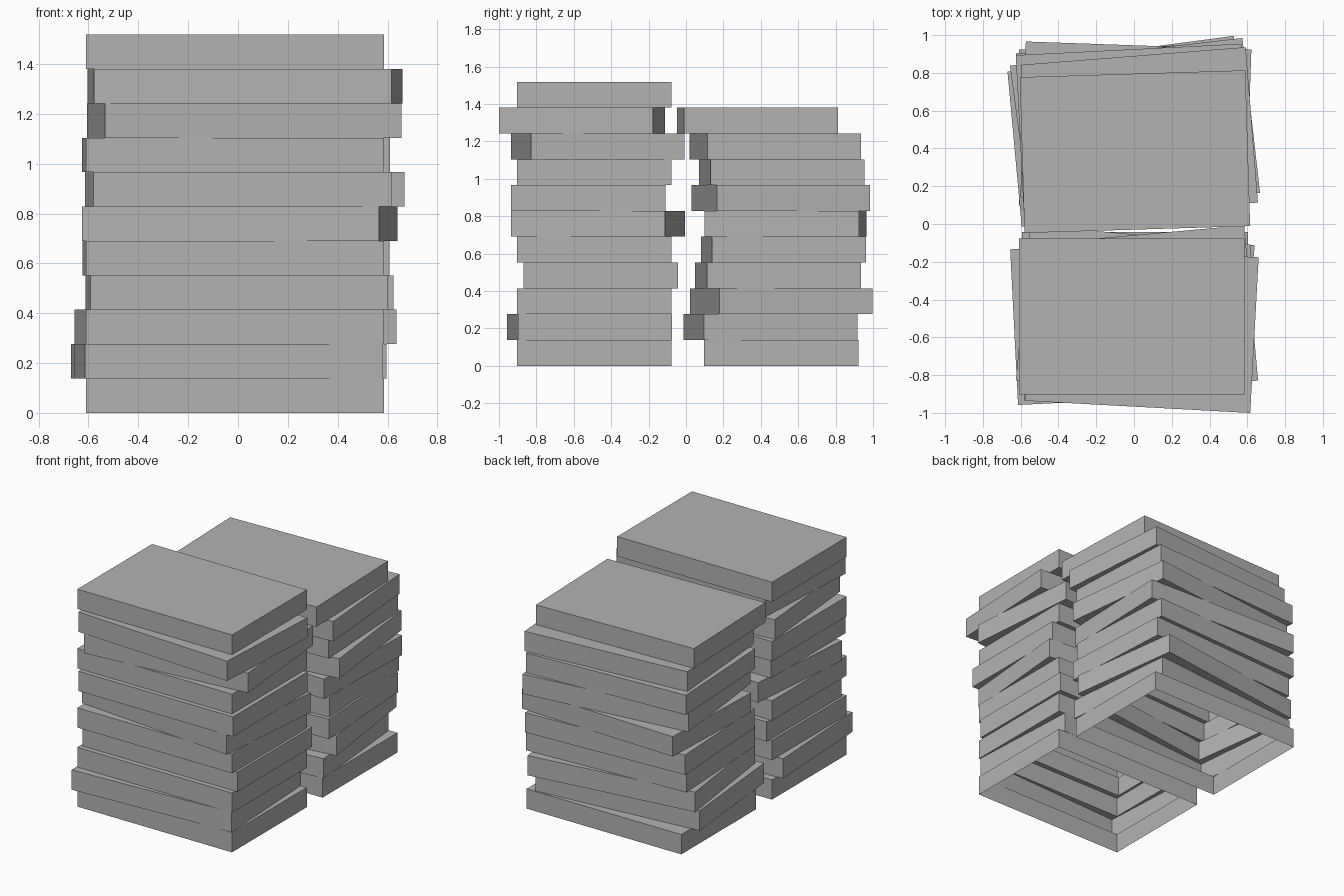
import bpy
import bmesh
from mathutils import Matrix, Vector

cube = bpy.data.objects.get("Cube")
if cube:
    bpy.data.objects.remove(cube, do_unlink=True)

WIDTH, DEPTH, THICK = 1.195, 0.825, 0.138

# Single plain grey
grey = bpy.data.materials.new("plain grey")
grey.use_nodes = True
colour = (0.45, 0.45, 0.44, 1)
grey.diffuse_color = colour
grey.node_tree.nodes["Principled BSDF"].inputs["Base Color"].default_value = colour


def slab(name, level, x, y, turn):
    """One flat slab at a level of the stack, turned about z by degrees."""
    bm = bmesh.new()
    bmesh.ops.create_cube(bm, size=1)
    spin = Matrix.Rotation(turn * 3.14159265 / 180, 3, 'Z')
    for v in bm.verts:
        corner = spin @ Vector((v.co.x * WIDTH, v.co.y * DEPTH, 0))
        tier = level + (1 if v.co.z > 0 else 0)
        v.co = (corner.x + x, corner.y + y, tier * THICK)
    mesh = bpy.data.meshes.new(name)
    bm.to_mesh(mesh)
    bm.free()
    mesh.materials.append(grey)
    obj = bpy.data.objects.new(name, mesh)
    bpy.context.scene.collection.objects.link(obj)
    return obj


def stack(name, poses):
    """Join the slabs into one hollow outer skin, open underneath."""
    slabs = [slab(f"{name}_slab", i, *pose) for i, pose in enumerate(poses)]
    base = slabs[0]
    base.name = name
    for other in slabs[1:]:
        other.hide_render = True
        mod = base.modifiers.new("join", 'BOOLEAN')
        mod.operation = 'UNION'
        mod.solver = 'EXACT'
        mod.object = other
    bpy.context.view_layer.update()
    graph = bpy.context.evaluated_depsgraph_get()
    mesh = bpy.data.meshes.new_from_object(base.evaluated_get(graph))
    base.modifiers.clear()
    base.data = mesh
    mesh.name = name
    for other in slabs[1:]:
        bpy.data.objects.remove(other, do_unlink=True)

    # Open the underside
    bm = bmesh.new()
    bm.from_mesh(mesh)
    under = [f for f in bm.faces if all(v.co.z < 0.001 for v in f.verts)]
    bmesh.ops.delete(bm, geom=under, context='FACES')
    bm.to_mesh(mesh)
    bm.free()
    mesh.materials.clear()
    mesh.materials.append(grey)
    for p in mesh.polygons:
        p.material_index = 0
        p.use_smooth = False


# Slab centre x, centre y and turn, from the ground up
straight = (-0.012, -0.49, 0)
stack("front_stack", [
    straight,
    (-0.038, -0.516, 2.9),
    straight,
    (0.005, -0.455, 0),
    straight,
    (0.007, -0.47, -5.15),
    (0.018, -0.522, 0),
    straight,
    (0.025, -0.471, 5.1),
    (0.041, -0.556, -3.1),
    straight,
])
stack("back_stack", [
    (-0.012, 0.51, 0),
    (-0.037, 0.451, 5.25),
    (-0.01, 0.508, 7.6),
    (0.006, 0.492, 3.1),
    (-0.008, 0.521, 2.8),
    (0.01, 0.533, -2),
    (0.027, 0.507, 6.5),
    (-0.008, 0.512, 2.9),
    (0.028, 0.478, 4.5),
    (0.005, 0.383, 1.75),
])
